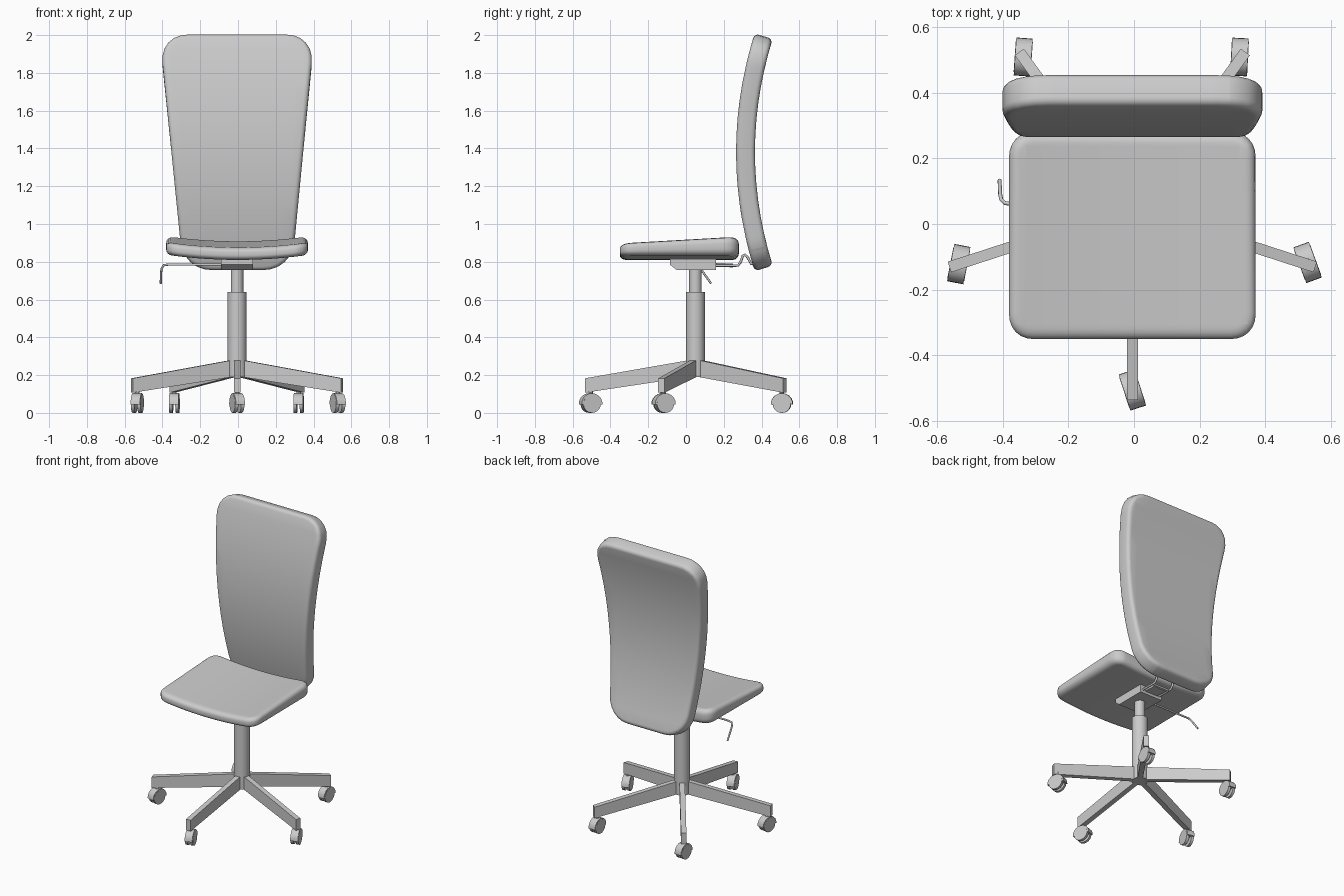
import bpy, bmesh, math
from mathutils import Matrix, Vector

if "Cube" in bpy.data.objects:
    bpy.data.objects.remove(bpy.data.objects["Cube"])

CX, CY = -0.005, 0.05  # column axis


def finish(bm, name, smooth=35):
    bmesh.ops.recalc_face_normals(bm, faces=bm.faces)
    me = bpy.data.meshes.new(name)
    bm.to_mesh(me)
    bm.free()
    ob = bpy.data.objects.new(name, me)
    bpy.context.collection.objects.link(ob)
    if smooth:
        bpy.ops.object.select_all(action='DESELECT')
        ob.select_set(True)
        bpy.context.view_layer.objects.active = ob
        bpy.ops.object.shade_smooth_by_angle(angle=math.radians(smooth))
    return ob


def extrude(bm, coords, vec):
    face = bm.faces.new([bm.verts.new(c) for c in coords])
    res = bmesh.ops.extrude_face_region(bm, geom=[face])
    moved = [v for v in res['geom'] if isinstance(v, bmesh.types.BMVert)]
    bmesh.ops.translate(bm, verts=moved, vec=vec)


def profile_x(name, pts, width, smooth=0):
    """Profile in the yz plane, extruded along x."""
    bm = bmesh.new()
    extrude(bm, [(-width / 2, y, z) for y, z in pts], (width, 0, 0))
    return finish(bm, name, smooth)


def cylinder(name, r, z0, z1, x=CX, y=CY, sides=24):
    bm = bmesh.new()
    bmesh.ops.create_cone(bm, cap_ends=True, segments=sides, radius1=r, radius2=r,
                          depth=z1 - z0, matrix=Matrix.Translation((x, y, (z0 + z1) / 2)))
    return finish(bm, name)


def tube(name, pts, r):
    cu = bpy.data.curves.new(name, 'CURVE')
    cu.dimensions = '3D'
    cu.bevel_depth, cu.bevel_resolution, cu.use_fill_caps = r, 2, True
    sp = cu.splines.new('POLY')
    sp.points.add(len(pts) - 1)
    for p, c in zip(sp.points, pts):
        p.co = (*c, 1)
    ob = bpy.data.objects.new(name, cu)
    bpy.context.collection.objects.link(ob)
    return ob


def cushion(name, corners, radius, thick, bevel, deform):
    """Rounded slab with a soft rim, sliced into strips and bent by deform."""
    outline = []
    n = len(corners)
    for i in range(n):
        p = Vector(corners[i])
        a = p + (Vector(corners[i - 1]) - p).normalized() * radius
        b = p + (Vector(corners[(i + 1) % n]) - p).normalized() * radius
        for k in range(7):
            t = k / 6
            w = 2 * t * (1 - t) * 0.8
            d = (1 - t) ** 2 + w + t * t
            q = (a * (1 - t) ** 2 + p * w + b * t * t) / d
            outline.append((q.x, q.y, -thick / 2))
    bm = bmesh.new()
    extrude(bm, outline, (0, 0, thick))
    rim = [e for e in bm.edges if abs(e.verts[0].co.z - e.verts[1].co.z) < 1e-6]
    bmesh.ops.bevel(bm, geom=rim, offset=bevel, segments=4, profile=0.5, affect='EDGES')
    for axis in (0, 1):
        lo = min(c[axis] for c in corners)
        hi = max(c[axis] for c in corners)
        for k in range(1, 14):
            co, no = [0, 0, 0], [0, 0, 0]
            co[axis], no[axis] = lo + (hi - lo) * k / 14 + 0.0013, 1
            bmesh.ops.bisect_plane(bm, geom=bm.verts[:] + bm.edges[:] + bm.faces[:],
                                   plane_co=co, plane_no=no)
    for v in bm.verts:
        v.co = deform(*v.co)
    return finish(bm, name, 50)


# Seat: dished across its width, thicker at the back
def seat_shape(x, y, z):
    t = (y + 0.35) / 0.63
    return (x, y, 0.81 + (z / 0.09 + 0.5) * (0.064 + 0.036 * t) + 0.026 * (x / 0.37) ** 2)


cushion('seat', [(-0.38, -0.35), (0.37, -0.35), (0.37, 0.28), (-0.38, 0.28)],
        0.075, 0.09, 0.032, seat_shape)


# Backrest: tall tapered pad bowed forward in the middle
def back_shape(x, z, n):
    s = 0.51 * (z - 1.38)
    m = math.sqrt(1 + s * s)
    return (x, 0.315 + 0.255 * (z - 1.38) ** 2 + n / m, z - n * s / m)


cushion('backrest', [(-0.29, 0.765), (0.285, 0.765), (0.405, 1.994), (-0.415, 1.994)],
        0.15, 0.10, 0.024, back_shape)

# Gas column
cylinder('lower_column', 0.05, 0.19, 0.64)
cylinder('upper_column', 0.033, 0.62, 0.77)

# Tilt mechanism and bracket to the backrest
mech = profile_x('tilt_mechanism', [(-0.085, 0.815), (-0.085, 0.785), (-0.05, 0.757),
                                    (0.16, 0.757), (0.16, 0.815)], 0.17)
mech.location.x = CX
plate = profile_x('bracket_plate', [(0.155, 0.775), (0.155, 0.795), (0.25, 0.79), (0.25, 0.77)], 0.1)
plate.location.x = CX
for side in (-1, 1):
    x = CX + side * 0.065
    tube('bracket_rod', [(x, 0.15, 0.78), (x, 0.275, 0.78), (x, 0.29, 0.80), (x, 0.30, 0.83),
                         (x, 0.312, 0.837), (x, 0.325, 0.825), (x, 0.345, 0.79),
                         (x, 0.37, 0.785)], 0.007)
tube('bracket_crossbar', [(CX - 0.065, 0.255, 0.78), (CX + 0.065, 0.255, 0.78)], 0.007)

# Height lever
tube('height_lever', [(-0.08, 0.06, 0.785), (-0.37, 0.06, 0.785), (-0.393, 0.064, 0.782),
                      (-0.404, 0.075, 0.765), (-0.407, 0.09, 0.745), (-0.409, 0.133, 0.685)], 0.006)

# Five-armed base
for k in range(5):
    leg = profile_x('base_leg', [(0, 0.285), (-0.585, 0.183), (-0.585, 0.107), (0, 0.195)], 0.034)
    leg.location = (CX, CY, 0)
    leg.rotation_euler.z = math.radians(72 * k)


# Casters: hood, web, stem and twin wheels
def caster(x, y, angle):
    parts = []
    arc = [math.radians(-5 + 190 * i / 10) for i in range(11)]
    ring = [(0.058 * math.cos(a), 0.048 + 0.056 * math.sin(a)) for a in arc]
    ring += [(0.047 * math.cos(a), 0.048 + 0.047 * math.sin(a)) for a in reversed(arc)]
    parts.append(profile_x('caster_hood', ring, 0.05, 40))
    web = [(0.048 * math.cos(a), 0.048 + 0.05 * math.sin(a)) for a in arc]
    parts.append(profile_x('caster_web', web, 0.014))
    parts.append(cylinder('caster_stem', 0.012, 0.09, 0.13, 0, 0, 10))
    for side in (-1, 1):
        bm = bmesh.new()
        bmesh.ops.create_cone(bm, cap_ends=True, segments=20, radius1=0.048, radius2=0.048,
                              depth=0.018,
                              matrix=Matrix.Translation((side * 0.017, 0, 0.048))
                              @ Matrix.Rotation(math.pi / 2, 4, 'Y'))
        parts.append(finish(bm, 'caster_wheel'))
    for p in parts:
        p.location = (x, y, 0)
        p.rotation_euler.z = math.radians(angle)


for x, y, angle in [(-0.005, -0.505, 18), (-0.533, -0.122, -11), (0.528, -0.117, 20),
                    (-0.337, 0.508, -4), (0.321, 0.508, -3)]:
    caster(x, y, angle)
